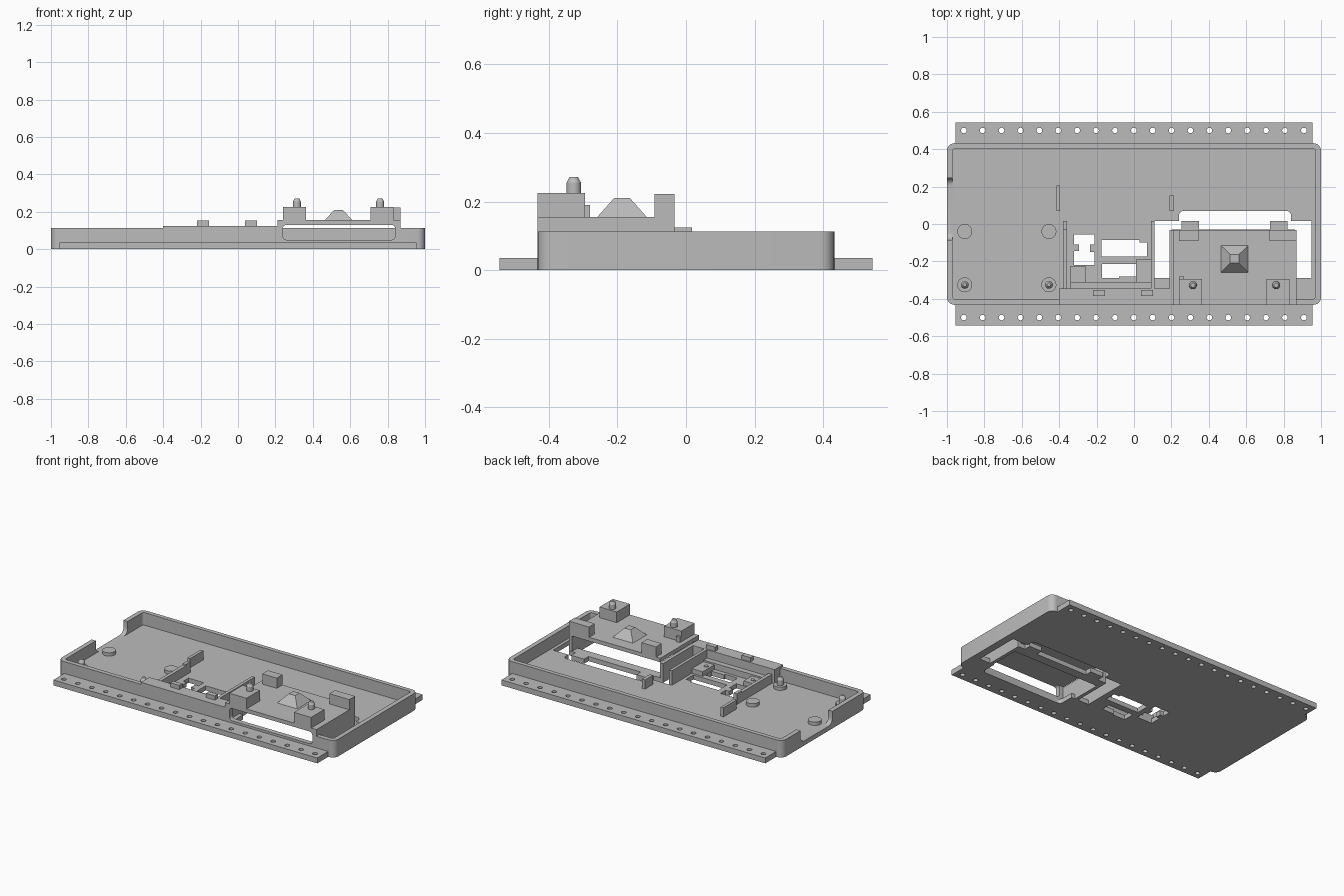
import bpy
import bmesh
from mathutils import Matrix

old = bpy.data.objects.get("Cube")
if old:
    bpy.data.objects.remove(old, do_unlink=True)

grey = bpy.data.materials.new("plain grey")
grey.use_nodes = True
tone = (0.5, 0.5, 0.5, 1)
grey.diffuse_color = tone
grey.node_tree.nodes["Principled BSDF"].inputs["Base Color"].default_value = tone


def finish(name, bm):
    mesh = bpy.data.meshes.new(name)
    bmesh.ops.recalc_face_normals(bm, faces=bm.faces)
    bm.to_mesh(mesh)
    bm.free()
    mesh.materials.append(grey)
    ob = bpy.data.objects.new(name, mesh)
    bpy.context.collection.objects.link(ob)
    return ob


def box(name, x, y, z, radius=0, axis=2):
    """Box from ranges; edges along the axis are rounded by the radius."""
    bm = bmesh.new()
    bmesh.ops.create_cube(bm, size=1)
    for v in bm.verts:
        v.co = [r[0] if c < 0 else r[1] for c, r in zip(v.co, (x, y, z))]
    if radius:
        edges = [e for e in bm.edges
                 if abs(e.verts[0].co[axis] - e.verts[1].co[axis]) > 1e-5
                 and (e.verts[0].co - e.verts[1].co).length
                 - abs(e.verts[0].co[axis] - e.verts[1].co[axis]) < 1e-5]
        bmesh.ops.bevel(bm, geom=edges, offset=radius, segments=6,
                        profile=0.5, affect='EDGES')
    return finish(name, bm)


def lathe(name, x, y, z0, z1, r0, r1=None, sides=24):
    bm = bmesh.new()
    bmesh.ops.create_cone(bm, cap_ends=True, segments=sides, radius1=r0,
                          radius2=r0 if r1 is None else r1, depth=z1 - z0,
                          matrix=Matrix.Translation((x, y, (z0 + z1) / 2)))
    return finish(name, bm)


def join(name, parts):
    bm = bmesh.new()
    for p in parts:
        bm.from_mesh(p.data)
        bpy.data.objects.remove(p, do_unlink=True)
    return finish(name, bm)


def cut(ob, cutters):
    for c in cutters:
        c.hide_render = True
        m = ob.modifiers.new("cut", 'BOOLEAN')
        m.operation, m.solver, m.object = 'DIFFERENCE', 'EXACT', c
        bpy.context.view_layer.objects.active = ob
        bpy.ops.object.modifier_apply(modifier=m.name)
        bpy.data.objects.remove(c, do_unlink=True)


def window():
    return box("window_cutter", (.24, .84), (-.5, -.38), (.05, .13), .02, 1)


# Tray with rounded corners, end gap and floor openings
tray = box("tray", (-1, 1), (-.432, .432), (0, .112), .04)
through = (-.1, .2)
cut(tray, [
    box("cavity", (-.97, .97), (-.402, .404), (.03, .3), .015),
    box("end_gap", (-1.1, -.96), (-.085, .245), (.03, .3), .04, 0),
    box("wide_opening", (.11, .95), (-.29, .017), through),
    box("deck_opening", (.24, .84), (-.395, .07), through, .025),
    box("side_opening", (-.32, -.21), (-.22, -.055), through),
    box("middle_opening", (-.175, .07), (-.175, -.085), through),
    box("front_opening", (-.17, .01), (-.29, -.215), through),
    window(),
])

# Perforated mounting flanges
for side, name in ((-1, "front_flange"), (1, "back_flange")):
    ys = sorted((side * .425, side * .544))
    flange = box(name, (-.955, .955), ys, (0, .035))
    cut(flange, [join("hole_cutters", [
        lathe("hole", -.91 + i * .101, side * .5, -.05, .1, .015, sides=16)
        for i in range(19)])])

# Support bosses, the front pair carrying pins
for x in (-.905, -.455):
    for y in (-.04, -.325):
        lathe("boss", x, y, .02, .052, .04)
    lathe("boss_pin", x, -.325, .05, .085, .021)
    lathe("boss_pin_tip", x, -.325, .085, .103, .021, .01)

# Middle compartment
box("front_ledge", (-.4, .21), (-.432, -.345), (0, .125))
box("compartment_left_wall", (-.38, -.357), (-.36, -.03), (.02, .09))
box("compartment_left_post", (-.38, -.357), (-.03, .017), (.02, .1))
box("compartment_right_wall", (.09, .11), (-.35, .017), (0, .125))
box("inner_step", (-.34, .09), (-.35, -.31), (.02, .07))
box("right_pad", (.012, .095), (-.31, -.19), (.02, .06))
box("left_pad", (-.34, -.26), (-.31, -.225), (.02, .06))
for x in (-.3, .04):
    lathe("pad_stud", x, -.265, .055, .065, .016, sides=4)
box("opening_lug", (-.32, -.295), (-.145, -.11), (0, .03))
box("opening_lug", (-.235, -.21), (-.15, -.11), (0, .03))
box("opening_lug", (.03, .07), (-.1, -.085), (0, .03))
box("opening_lug", (-.08, .01), (-.29, -.28), (0, .03))
for x in (-.22, .037):
    box("ledge_clip", (x, x + .065), (-.385, -.353), (.12, .152))

# Floor ribs
box("left_rib", (-.415, -.395), (.07, .205), (.02, .09))
box("right_rib", (.19, .213), (.07, .152), (.02, .09))

# Raised deck with side walls and a front window
box("deck_top", (.21, .87), (-.432, -.033), (.13, .155))
box("deck_left_wall", (.19, .213), (-.432, -.033), (0, .125))
box("deck_right_wall", (.848, .87), (-.432, -.033), (0, .155))
front = box("deck_front_wall", (.21, .87), (-.432, -.4), (0, .155))
cut(front, [window()])
box("under_deck_strip", (.2, .86), (-.09, -.03), (0, .03))
for x in (.255, .727):
    box("under_deck_tab", (x, x + .093), (-.04, .015), (0, .03))

# Deck blocks and locating pins
for x, px in ((.24, .315), (.708, .76)):
    box("front_block", (x, x + .124), (-.432, -.295), (.15, .225))
    lathe("locating_pin", px, -.327, .22, .255, .021)
    lathe("locating_pin_tip", px, -.327, .255, .272, .021, .012)
box("block_step", (.24, .268), (-.3, -.28), (.15, .19))
box("back_left_block", (.24, .345), (-.092, -.033), (.15, .222))
box("back_right_block", (.725, .87), (-.092, -.033), (.15, .222))

# Flat-topped pyramid
pyramid = box("pyramid", (.46, .615), (-.263, -.11), (.15, .21))
for v in pyramid.data.vertices:
    if v.co.z > .2:
        v.co.x = .5375 + (v.co.x - .5375) * .3
        v.co.y = -.1865 + (v.co.y + .1865) * .3

# Smooth curved surfaces, crisp corners
for ob in bpy.context.scene.objects:
    ob.select_set(ob.type == 'MESH')
bpy.context.view_layer.objects.active = tray
bpy.ops.object.shade_smooth_by_angle(angle=.6)
